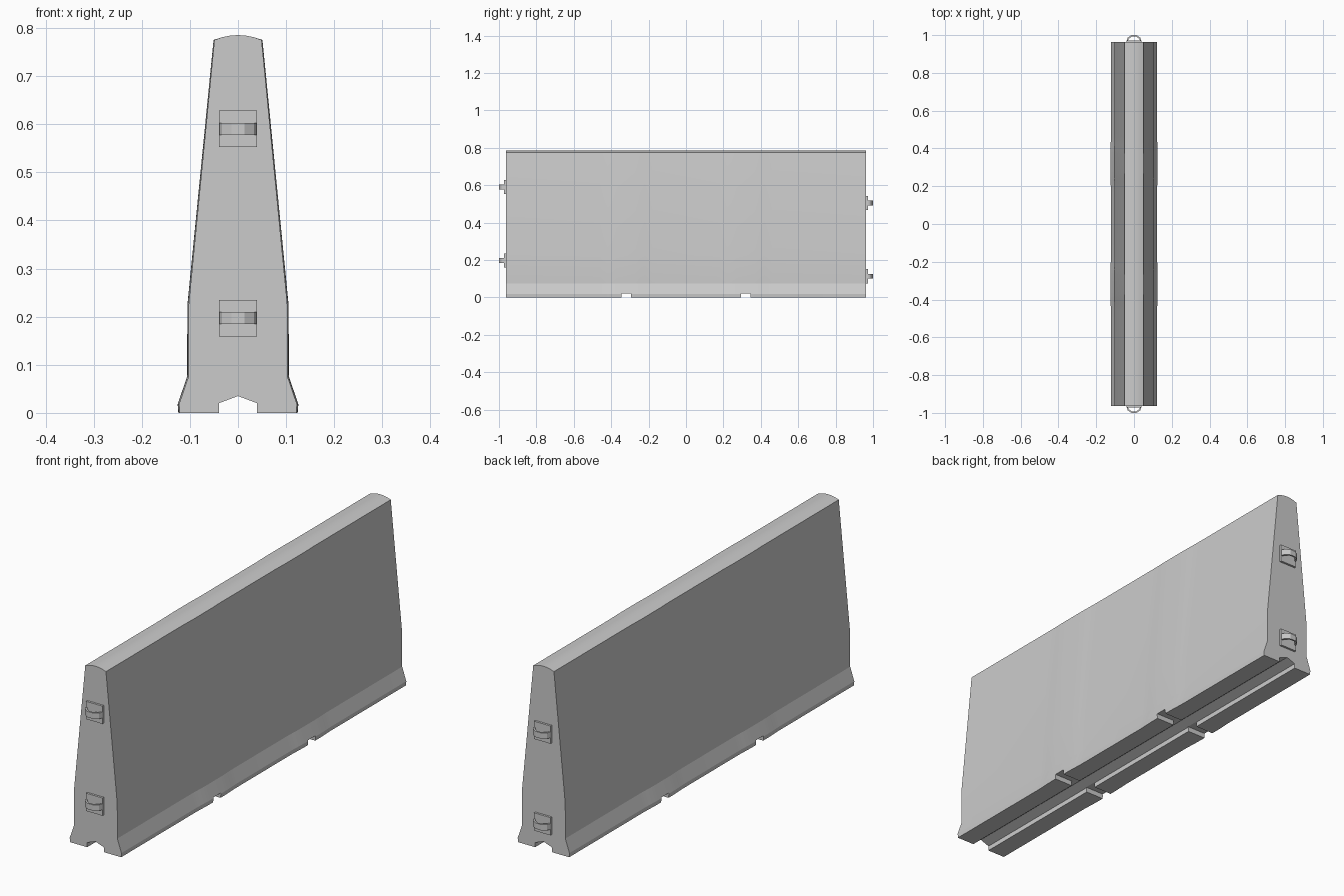
import bpy, bmesh, math
from mathutils import Vector

if "Cube" in bpy.data.objects:
    bpy.data.objects.remove(bpy.data.objects["Cube"])


def finish(name, bm, angle=None):
    bmesh.ops.recalc_face_normals(bm, faces=bm.faces[:])
    mesh = bpy.data.meshes.new(name)
    bm.to_mesh(mesh)
    bm.free()
    obj = bpy.data.objects.new(name, mesh)
    bpy.context.collection.objects.link(obj)
    bpy.ops.object.select_all(action='DESELECT')
    obj.select_set(True)
    bpy.context.view_layer.objects.active = obj
    if angle:
        bpy.ops.object.shade_smooth_by_angle(angle=math.radians(angle))
    return obj


def loft(name, rings, angle=None):
    """Skin a list of closed rings and cap both ends."""
    bm = bmesh.new()
    rows = [[bm.verts.new(p) for p in ring] for ring in rings]
    n = len(rows[0])
    for a, b in zip(rows, rows[1:]):
        for i in range(n):
            j = (i + 1) % n
            bm.faces.new((a[i], a[j], b[j], b[i]))
    bm.faces.new(rows[0])
    bm.faces.new(rows[-1])
    return finish(name, bm, angle)


def box(name, centre, size):
    bm = bmesh.new()
    bmesh.ops.create_cube(bm, size=1)
    for v in bm.verts:
        v.co = Vector(c + s * k for c, s, k in zip(centre, size, v.co))
    return finish(name, bm)


# Barrier cross-section: right half from drain groove up to the crown
END, NOTCH = 0.963, 0.32
half = [(0.04, 0.02), (0.04, 0), (0.121, 0), (0.1225, 0.018), (0.103, 0.075),
        (0.1025, 0.225), (0.049, 0.775), (0.033, 0.7805), (0.0165, 0.784)]
section = ([(0, 0.035)] + half + [(0, 0.785)]
           + [(-x, z) for x, z in reversed(half)])


def swell(y):
    """Gentle outward bulge around each cross notch."""
    t = min(max((0.14 - abs(abs(y) - NOTCH)) / 0.09, 0), 1)
    return t * t * (3 - 2 * t)


def ring(y):
    out = []
    for x, z in section:
        grow = (0.003 - 0.0015 * z) * swell(y) if abs(x) > 0.045 else 0
        out.append((x + math.copysign(grow, x), y, z))
    return out


# Barrier body
side = [0.18, 0.2, 0.22, 0.245, 0.27, 0.37, 0.395, 0.42, 0.44, 0.46, END]
stations = [-y for y in reversed(side)] + side
body = loft("barrier_body", [ring(y) for y in stations])

# Two lifting notches cut across the foot
for s in (-1, 1):
    cutter = box("notch_cutter", (0, s * NOTCH, 0), (0.4, 0.05, 0.042))
    cutter.hide_render = True
    bpy.context.view_layer.objects.active = body
    mod = body.modifiers.new("notch", 'BOOLEAN')
    mod.operation = 'DIFFERENCE'
    mod.solver = 'EXACT'
    mod.object = cutter
    bpy.ops.object.modifier_apply(modifier=mod.name)
    bpy.data.objects.remove(cutter)

bpy.ops.object.select_all(action='DESELECT')
body.select_set(True)
bpy.context.view_layer.objects.active = body
bpy.ops.object.shade_smooth_by_angle(angle=math.radians(15))

# Coupling plates and loops: x and distance from the end face
outer = [(0.038, 0), (0.038, 0.012), (0.033, 0.024), (0.013, 0.037)]
inner = [(0.031, 0), (0.031, 0.011), (0.027, 0.019), (0.010, 0.030)]


def mirrored(pts):
    return pts + [(-x, d) for x, d in reversed(pts)]


strap = mirrored(outer) + mirrored(inner)[::-1]
for label, s, heights in (("front", -1, (0.197, 0.59)), ("back", 1, (0.113, 0.505))):
    for level, z in zip(("lower", "upper"), heights):
        box(f"{label}_{level}_plate", (0, s * (END + 0.004), z), (0.078, 0.01, 0.076))
        loft(f"{label}_{level}_loop",
             [[(x, s * (END + d), z + h) for x, d in strap] for h in (-0.0125, 0.0125)])
